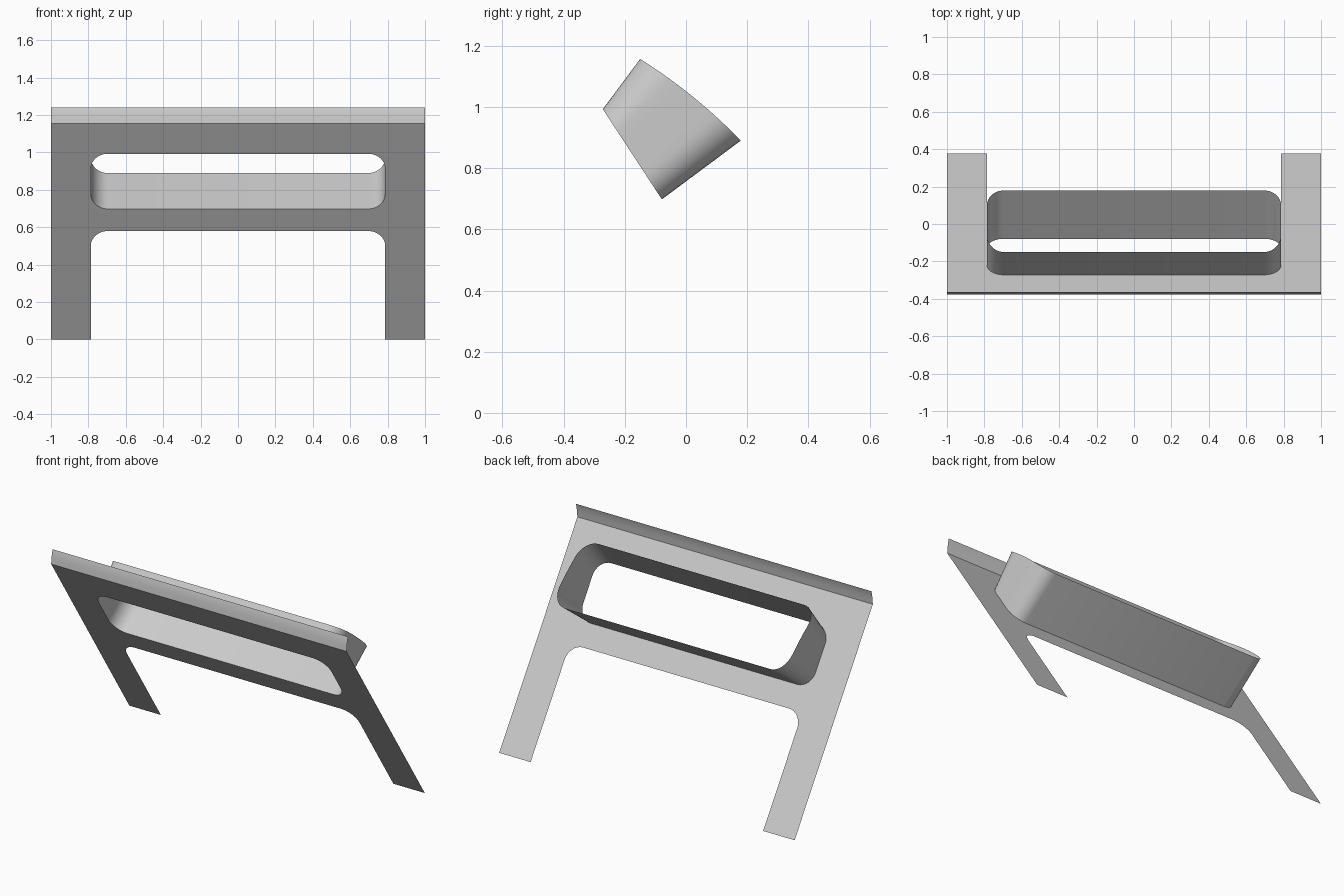
import bpy, bmesh, math
from mathutils import Vector

if "Cube" in bpy.data.objects:
    bpy.data.objects.remove(bpy.data.objects["Cube"])

grey = bpy.data.materials.new("light grey")
grey.diffuse_color = (0.6, 0.6, 0.6, 1)
grey.use_nodes = True
grey.node_tree.nodes["Principled BSDF"].inputs["Base Color"].default_value = grey.diffuse_color

Z_TOP, Y_BACK = 1.155, 0.378
SLOPE = 2 * Y_BACK / Z_TOP


def on_sheet(x, z):
    """Point on the leaning sheet at a given x and height."""
    return Vector((x, Y_BACK - SLOPE * z, z))


def finish(name, bm, smooth=True):
    me = bpy.data.meshes.new(name)
    bm.to_mesh(me)
    bm.free()
    ob = bpy.data.objects.new(name, me)
    bpy.context.collection.objects.link(ob)
    me.materials.append(grey)
    if smooth:
        bpy.ops.object.select_all(action='DESELECT')
        ob.select_set(True)
        bpy.context.view_layer.objects.active = ob
        bpy.ops.object.shade_smooth_by_angle(angle=math.radians(35))
    return ob


def arc(cx, cz, rx, rz, a0, a1, n=8):
    return [(cx + rx * math.cos(math.radians(a0 + (a1 - a0) * i / n)),
             cz + rz * math.sin(math.radians(a0 + (a1 - a0) * i / n))) for i in range(n + 1)]


def rounded_rect(w, v0, v1, rx, rv):
    """Counter-clockwise loop with extra points down the two sides."""
    mids = [v0 + rv + (v1 - v0 - 2 * rv) * k / 5 for k in range(1, 5)]
    pts = arc(w - rx, v0 + rv, rx, rv, -90, 0)
    pts += [(w, v) for v in mids]
    pts += arc(w - rx, v1 - rv, rx, rv, 0, 90)
    pts += arc(rx - w, v1 - rv, rx, rv, 90, 180)
    pts += [(-w, v) for v in reversed(mids)]
    pts += arc(rx - w, v0 + rv, rx, rv, 180, 270)
    return pts


W, RX, RZ = 0.787, 0.09, 0.08
Z0, Z1 = 0.698, 0.993
hole = rounded_rect(W, Z0, Z1, RX, RZ)

# Leaning sheet with two legs and a rounded slot
outline = [(-1, 0), (-W, 0)]
outline += arc(-W + RX, 0.58 - RZ, RX, RZ, 180, 90)
outline += arc(W - RX, 0.58 - RZ, RX, RZ, 90, 0)
outline += [(W, 0), (1, 0), (1, Z_TOP), (-1, Z_TOP)]
bm = bmesh.new()
edges = []
for loop in (outline, hole):
    vs = [bm.verts.new(on_sheet(x, z)) for x, z in loop]
    edges += [bm.edges.new((vs[i], vs[(i + 1) % len(vs)])) for i in range(len(vs))]
back = Vector((0, 1, SLOPE)).normalized()
bmesh.ops.triangle_fill(bm, edges=edges, use_beauty=True, normal=-back)
bm.normal_update()
for f in bm.faces:
    if f.normal.dot(back) > 0:
        f.normal_flip()
finish("leaning_sheet", bm, smooth=False)

# Upright lip along the top edge
bm = bmesh.new()
profile = [(-Y_BACK, Z_TOP), (-0.3745, 1.19), (-0.37, 1.22), (-0.364, 1.24)]
rows = [[bm.verts.new((x, y, z)) for x in (-1, 1)] for y, z in profile]
for a, b in zip(rows, rows[1:]):
    bm.faces.new((a[0], a[1], b[1], b[0]))
finish("top_lip", bm)

# Flared slot sleeve: slot loop lofted to a slightly bowed rear rim
rim_low, rim_high = Vector((0, 0.179, 0.89)), Vector((0, -0.15, 1.157))
bow_dir = Vector((0, 0.63, 0.776))
bm = bmesh.new()
front, rear = [], []
for x, z in hole:
    t = (z - Z0) / (Z1 - Z0)
    p = rim_low.lerp(rim_high, t) + bow_dir * (0.013 * 4 * t * (1 - t))
    p.x = x
    front.append(bm.verts.new(on_sheet(x, z)))
    rear.append(bm.verts.new(p))
n = len(hole)
for i in range(n):
    j = (i + 1) % n
    bm.faces.new((front[i], rear[i], rear[j], front[j]))
bm.normal_update()
# Normals point away from the slot
if sum(f.normal.x * f.calc_center_median().x for f in bm.faces) < 0:
    bmesh.ops.reverse_faces(bm, faces=bm.faces[:])
finish("slot_sleeve", bm)
